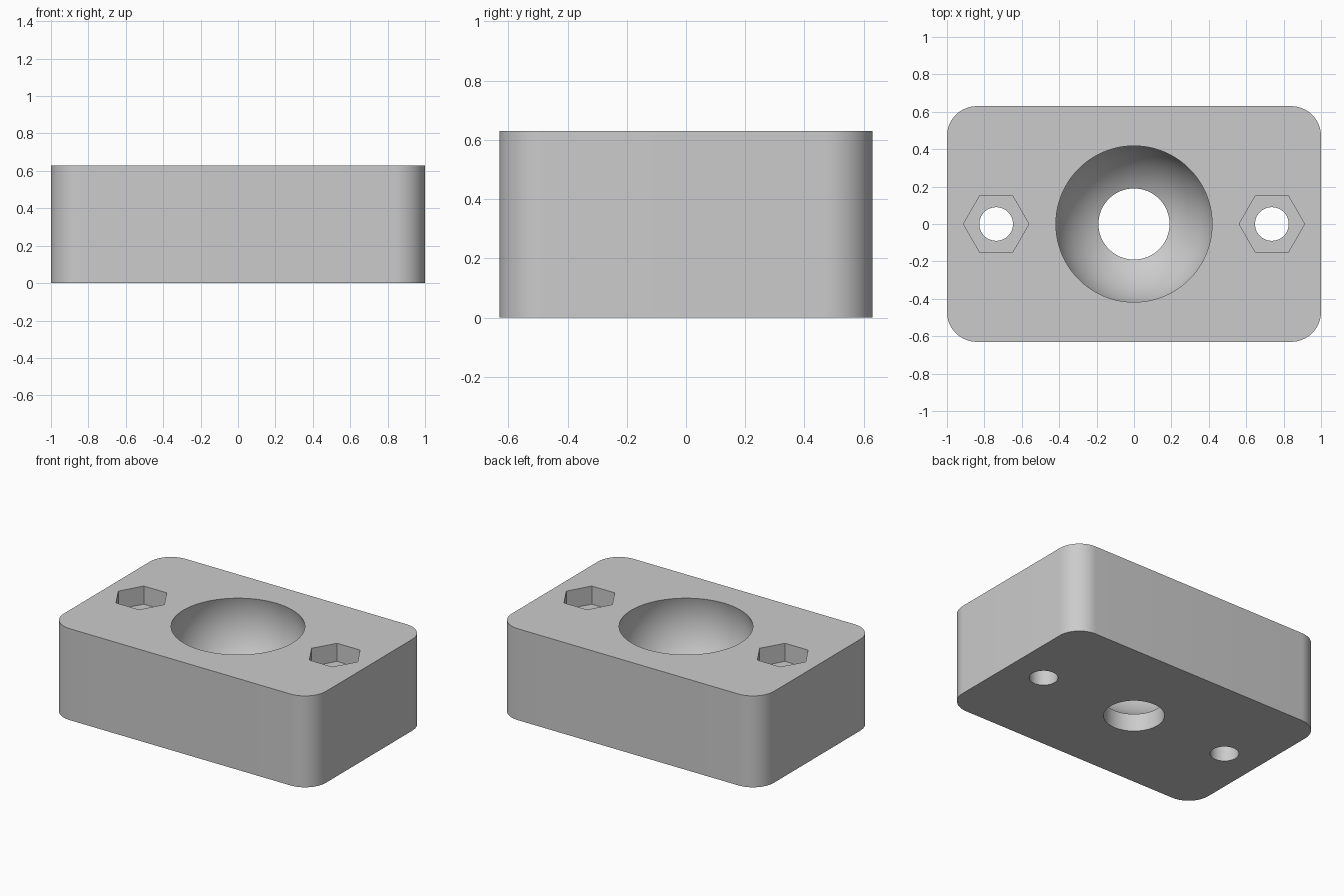
import bpy, bmesh
from math import sin, cos, tau, radians

cube = bpy.data.objects.get("Cube")
if cube:
    bpy.data.objects.remove(cube, do_unlink=True)

LENGTH, WIDTH, HEIGHT = 2.0, 1.26, 0.63
CORNER = 0.16
BOLT_X = 0.737


def add_object(name, bm):
    bmesh.ops.recalc_face_normals(bm, faces=bm.faces)
    mesh = bpy.data.meshes.new(name)
    bm.to_mesh(mesh)
    bm.free()
    obj = bpy.data.objects.new(name, mesh)
    bpy.context.collection.objects.link(obj)
    return obj


def prism(name, x, radius, sides, bottom, top):
    """Upright prism with its first corner towards +x."""
    bm = bmesh.new()
    ring = [bm.verts.new((x + radius * cos(tau * i / sides),
                          radius * sin(tau * i / sides), bottom))
            for i in range(sides)]
    base = bm.faces.new(ring)
    grown = bmesh.ops.extrude_face_region(bm, geom=[base])["geom"]
    for v in grown:
        if isinstance(v, bmesh.types.BMVert):
            v.co.z = top
    return add_object(name, bm)


def ball(name, radius, z):
    bm = bmesh.new()
    bmesh.ops.create_uvsphere(bm, u_segments=96, v_segments=64, radius=radius)
    bmesh.ops.translate(bm, verts=bm.verts, vec=(0, 0, z))
    return add_object(name, bm)


# Block with rounded upright corners
bm = bmesh.new()
bmesh.ops.create_cube(bm, size=1)
for v in bm.verts:
    v.co = (v.co.x * LENGTH, v.co.y * WIDTH, (v.co.z + 0.5) * HEIGHT)
upright = [e for e in bm.edges if abs(e.verts[0].co.z - e.verts[1].co.z) > 0.1]
bmesh.ops.bevel(bm, geom=upright, offset=CORNER, segments=16,
                profile=0.5, affect='EDGES')
block = add_object("socket_block", bm)

# Ball socket, drain hole, bolt holes and nut pockets
cutters = [ball("socket_cutter", 0.434, 0.5125),
           prism("centre_hole_cutter", 0, 0.19, 96, -0.1, 0.4)]
for side, x in (("left", BOLT_X), ("right", -BOLT_X)):
    cutters.append(prism(side + "_bolt_cutter", x, 0.09, 48, -0.1, HEIGHT + 0.1))
    cutters.append(prism(side + "_nut_cutter", x, 0.175, 6, HEIGHT - 0.125, HEIGHT + 0.2))

bpy.ops.object.select_all(action='DESELECT')
bpy.context.view_layer.objects.active = block
block.select_set(True)
for cutter in cutters:
    cutter.hide_render = True
    mod = block.modifiers.new(cutter.name, 'BOOLEAN')
    mod.operation = 'DIFFERENCE'
    mod.solver = 'EXACT'
    mod.object = cutter
    bpy.ops.object.modifier_apply(modifier=mod.name)
    bpy.data.objects.remove(cutter, do_unlink=True)

# Plain grey finish
grey = bpy.data.materials.new("light_grey")
grey.use_nodes = True
colour = (0.6, 0.6, 0.6, 1)
grey.diffuse_color = colour
for node in grey.node_tree.nodes:
    if node.type == 'BSDF_PRINCIPLED':
        node.inputs["Base Color"].default_value = colour
block.data.materials.clear()
block.data.materials.append(grey)
bpy.ops.object.shade_smooth_by_angle(angle=radians(30))
